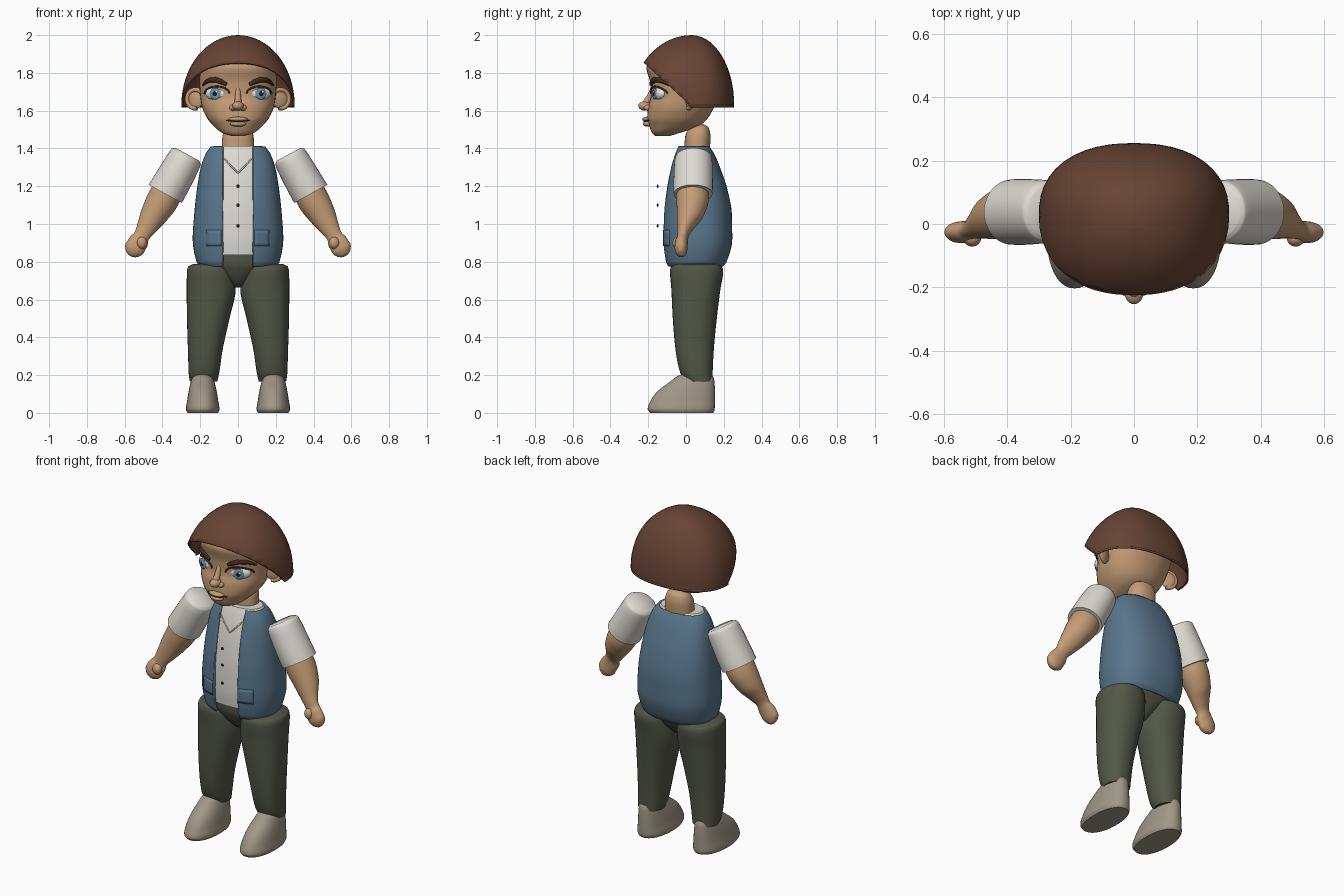
import bpy, bmesh, math
from mathutils import Matrix, Vector

if "Cube" in bpy.data.objects:
    bpy.data.objects.remove(bpy.data.objects["Cube"], do_unlink=True)


def material(name, rgb):
    m = bpy.data.materials.new(name)
    m.use_nodes = True
    m.diffuse_color = (*rgb, 1)
    m.node_tree.nodes["Principled BSDF"].inputs["Base Color"].default_value = (*rgb, 1)
    return m


skin = material("skin", (0.55, 0.33, 0.18))
hair_brown = material("hair brown", (0.135, 0.058, 0.034))
vest_blue = material("vest blue", (0.1, 0.18, 0.26))
shirt_white = material("shirt white", (0.74, 0.71, 0.65))
olive = material("trouser olive", (0.085, 0.095, 0.062))
shoe_grey = material("shoe grey", (0.35, 0.31, 0.24))
brow_brown = material("brow brown", (0.05, 0.022, 0.014))
iris_blue = material("iris blue", (0.14, 0.3, 0.42))
black = material("black", (0.012, 0.012, 0.014))
eye_white = material("eye white", (0.8, 0.82, 0.84))


def shade(ob, angle=50):
    bpy.ops.object.select_all(action="DESELECT")
    ob.select_set(True)
    bpy.context.view_layer.objects.active = ob
    bpy.ops.object.shade_smooth_by_angle(angle=math.radians(angle))


def finish(name, bm, mat, thickness=0):
    bmesh.ops.recalc_face_normals(bm, faces=bm.faces)
    me = bpy.data.meshes.new(name)
    bm.to_mesh(me)
    bm.free()
    ob = bpy.data.objects.new(name, me)
    bpy.context.collection.objects.link(ob)
    me.materials.append(mat)
    shade(ob)
    if thickness:
        mod = ob.modifiers.new("thickness", "SOLIDIFY")
        mod.thickness = thickness
        mod.offset = -1
    return ob


def refine(rings, sub=5):
    """Monotone smooth interpolation of rings (x0, x1, y0, y1, z) along z."""
    def slope(a, b, k):
        return (b[k] - a[k]) / (b[4] - a[4])

    def tangent(i, k):
        if i in (0, len(rings) - 1):
            j = min(i, len(rings) - 2)
            return slope(rings[j], rings[j + 1], k)
        p, q = slope(rings[i - 1], rings[i], k), slope(rings[i], rings[i + 1], k)
        return 2 * p * q / (p + q) if p * q > 0 else 0

    out = []
    for i, (a, b) in enumerate(zip(rings, rings[1:])):
        h = b[4] - a[4]
        for t in (j / sub for j in range(sub)):
            w = t * t * (3 - 2 * t)
            out.append([a[k] + (b[k] - a[k]) * w + h * (tangent(i, k) * t * (1 - t) ** 2
                        - tangent(i + 1, k) * t * t * (1 - t)) for k in range(4)] + [a[4] + h * t])
    return out + [list(rings[-1])]


def power(v, p):
    return math.copysign(abs(v) ** p, v)


def loft_mesh(rings, expo=2.2, place=Matrix(), side=1, caps=True, seg=40):
    bm = bmesh.new()
    loops = []
    for x0, x1, y0, y1, z in refine(rings):
        loop = []
        for i in range(seg):
            a = math.tau * i / seg
            co = place @ Vector(((x0 + x1) / 2 + (x1 - x0) / 2 * power(math.cos(a), 2 / expo),
                                 (y0 + y1) / 2 + (y1 - y0) / 2 * power(math.sin(a), 2 / expo), z))
            loop.append(bm.verts.new((co.x * side, co.y, co.z)))
        loops.append(loop)
    for a, b in zip(loops, loops[1:]):
        for i in range(seg):
            j = (i + 1) % seg
            bm.faces.new((a[i], a[j], b[j], b[i]))
    if caps:
        bm.faces.new(loops[0])
        bm.faces.new(loops[-1])
    return bm


def loft(name, rings, mat, **kw):
    return finish(name, loft_mesh(rings, **kw), mat)


def front_y(rings, x, z, expo=2.2):
    """Front surface of a loft at x, z."""
    fine = refine(rings)
    for a, b in zip(fine, fine[1:]):
        if a[4] <= z <= b[4]:
            t = (z - a[4]) / (b[4] - a[4])
            x0, x1, y0, y1, _ = [p + (q - p) * t for p, q in zip(a, b)]
            u = min(1, abs(x / x1))
            return (y0 + y1) / 2 - (y1 - y0) / 2 * (1 - u ** expo) ** (1 / expo)


def ball(name, loc, radii, mat, yaw=0):
    bm = bmesh.new()
    bmesh.ops.create_uvsphere(bm, u_segments=24, v_segments=16, radius=1)
    m = Matrix.Translation(loc) @ Matrix.Rotation(yaw, 4, "Z") @ Matrix.Diagonal((*radii, 1))
    bm.transform(m)
    return finish(name, bm, mat)


def tube(name, pts, radius, mat, taper=None):
    cu = bpy.data.curves.new(name, "CURVE")
    cu.dimensions = "3D"
    cu.bevel_depth, cu.bevel_resolution, cu.use_fill_caps = radius, 3, True
    sp = cu.splines.new("POLY")
    sp.points.add(len(pts) - 1)
    for i, p in enumerate(pts):
        sp.points[i].co = (*p, 1)
        sp.points[i].radius = taper[i] if taper else 1
    ob = bpy.data.objects.new(name, cu)
    bpy.context.collection.objects.link(ob)
    cu.materials.append(mat)
    bpy.ops.object.select_all(action="DESELECT")
    ob.select_set(True)
    bpy.context.view_layer.objects.active = ob
    bpy.ops.object.convert(target="MESH")
    shade(bpy.context.view_layer.objects.active)


def sym(*rows):
    return [(-x, x, y0, y1, z) for x, y0, y1, z in rows]


# Head and neck
head = sym((.03, -.16, -.09, 1.465), (.08, -.178, -.04, 1.48), (.13, -.195, .07, 1.52),
           (.163, -.205, .115, 1.56), (.19, -.2, .15, 1.62), (.2, -.186, .18, 1.68),
           (.205, -.19, .2, 1.75), (.2, -.21, .195, 1.83), (.14, -.13, .13, 1.93))
loft("head", head, skin)
loft("neck", sym((.087, -.01, .125, 1.38), (.083, -.005, .13, 1.46), (.065, .02, .12, 1.51),
                 (.03, .05, .09, 1.53)), skin)

# Nose and mouth
ball("nose_tip", (0, -.215, 1.625), (.03, .038, .025), skin)
tube("nose_bridge", [(0, -.175, 1.72), (0, -.19, 1.68), (0, -.215, 1.635)], .02, skin, (.6, .75, 1))
ball("upper_lip", (0, -.205, 1.555), (.05, .027, .013), skin)
ball("lower_lip", (0, -.202, 1.53), (.042, .027, .015), skin)
mouth = [i * .0125 for i in range(-5, 6)]
tube("mouth_line", [(x, front_y(head, x, 1.543) - .02 * (1 - (x / .07) ** 2), 1.543 + x * x * 1.5)
                    for x in mouth], .0028, brow_brown)

# Eyes, brows, nostrils and ears
for s, side in ((1, "left"), (-1, "right")):
    ex, ez, yaw = s * .112, 1.69, s * math.radians(20)
    out = Vector((math.sin(yaw), -math.cos(yaw), 0))
    centre = Vector((ex, front_y(head, ex, ez) + .02, ez))
    ball(side + "_eye", centre, (.063, .03, .036), eye_white, yaw)
    ball(side + "_iris", centre + out * .027, (.031, .006, .031), iris_blue, yaw)
    ball(side + "_pupil", centre + out * .031, (.014, .004, .014), black, yaw)
    ball(side + "_eye_glint", centre + out * .033 + Vector((.009, 0, .01)), (.007, .004, .007),
         eye_white, yaw)
    lid = []
    for i in range(11):
        a = math.pi * i / 10
        x, z = ex + .066 * math.cos(a), ez + .038 * math.sin(a)
        lid.append((x, front_y(head, x, z) - .002, z))
    tube(side + "_upper_lid", lid, .005, brow_brown)
    brow = ((.06, 1.738), (.085, 1.752), (.115, 1.763), (.145, 1.763), (.17, 1.752), (.186, 1.735))
    tube(side + "_brow", [(s * x, front_y(head, x, z) - .002, z) for x, z in brow], .015,
         brow_brown, (.6, .9, 1, .9, .7, .35))
    ball(side + "_nostril", (s * .027, -.2, 1.615), (.018, .024, .016), skin)
    ball(side + "_ear", (s * .225, .02, 1.66), (.045, .014, .05), skin, s * math.radians(25))
    rim = [(s * (.225 + .045 * math.cos(a)), .015 + .02 * math.cos(a), 1.662 + .05 * math.sin(a))
           for a in (math.radians(d) for d in range(-100, 141, 20))]
    tube(side + "_ear_rim", rim, .012, skin)

# Hair: a half dome trimmed along a sloping hairline
bm = bmesh.new()
bmesh.ops.create_uvsphere(bm, u_segments=48, v_segments=32, radius=1)
for v in bm.verts:
    x, y, z = v.co
    r = math.hypot(x, y)
    n = (abs(x) ** 2.3 + abs(y) ** 2.3) ** (1 / 2.3)
    k = r / n if n > 1e-5 else 1
    v.co = (x * k * .3, .03 + y * k * (.32 if y < 0 else .225), 1.63 + z * .37)
for point, normal in (((0, 0, 1.63), (0, 0, -1)), ((0, .02, 1.63), (0, -.22, -.24))):
    bmesh.ops.bisect_plane(bm, geom=bm.verts[:] + bm.edges[:] + bm.faces[:], plane_co=point,
                           plane_no=normal, clear_outer=True)
finish("hair", bm, hair_brown, .012)

# Vest with an open front, over the shirt
vest = sym((.2, -.1, .195, .775), (.22, -.112, .215, .8), (.24, -.125, .245, .92),
           (.232, -.122, .243, 1.05), (.218, -.108, .22, 1.18), (.197, -.085, .18, 1.3),
           (.172, -.065, .15, 1.37), (.145, -.05, .125, 1.41))
bm = loft_mesh(vest, expo=2.4, caps=False, seg=64)
for x in (-.08, .08):
    bmesh.ops.bisect_plane(bm, geom=bm.verts[:] + bm.edges[:] + bm.faces[:], plane_co=(x, 0, 0),
                           plane_no=(1, 0, 0))
opening = [f for f in bm.faces if abs(f.calc_center_median().x) < .08
           and f.calc_center_median().y < 0]
bmesh.ops.delete(bm, geom=opening, context="FACES")
finish("vest", bm, vest_blue, .016)
shirt = [(a + .016, b - .016, c + .012, d - .016, z + .004) for a, b, c, d, z in vest[2:]]
shirt.insert(0, (-.21, .21, -.106, .21, .835))
loft("shirt", shirt, shirt_white, expo=2.4)

# Shirt collar folds, buttons and vest pockets
for s, side in ((1, "left"), (-1, "right")):
    fold = [(s * x, front_y(shirt, x, z, 2.4), z) for x, z in ((.075, 1.35), (.04, 1.31), (0, 1.27))]
    tube(side + "_collar_fold", fold, .004, shirt_white)
    bm = bmesh.new()
    bmesh.ops.create_grid(bm, x_segments=5, y_segments=5, size=1)
    for v in bm.verts:
        x, z = s * .128 + v.co.x * .04, .925 + v.co.y * .042
        v.co = (x, front_y(vest, x, z, 2.4) - .005, z)
    finish(side + "_pocket", bm, vest_blue, .008)
for i, z in enumerate((.99, 1.1, 1.2)):
    ball("button_%d" % (i + 1), (0, -.15, z), (.009, .005, .009), black)

# Hips
loft("hips", sym((.03, .0, .09, .665), (.055, -.03, .12, .69), (.12, -.065, .16, .74),
                 (.18, -.085, .178, .79), (.185, -.09, .18, .86)), olive)

# Legs, shoes and arms
leg = [(-.255, -.11, 0, .14, .165), (-.261, -.1, -.03, .141, .21), (-.265, -.082, -.055, .147, .33),
       (-.27, -.045, -.07, .163, .5), (-.272, -.012, -.078, .183, .66), (-.27, -.02, -.085, .197, .75),
       (-.263, -.03, -.078, .19, .775), (-.24, -.06, -.05, .165, .787)]
shoe = [(-.268, -.105, -.19, .145, 0), (-.276, -.098, -.203, .152, .02), (-.27, -.104, -.19, .153, .06),
        (-.262, -.112, -.155, .153, .11), (-.25, -.125, -.085, .151, .165),
        (-.235, -.14, -.04, .14, .198), (-.21, -.165, -.01, .11, .208)]
sleeve = [(-.1, .1, -.065, .14, -.24), (-.098, .1, -.066, .142, -.2), (-.09, .096, -.062, .14, -.06),
          (-.085, .09, -.055, .135, -.015), (-.07, .075, -.04, .12, 0)]
forearm = [(-.015, .01, -.035, -.01, -.617), (-.04, .033, -.05, 0, -.603), (-.057, .05, -.06, .008, -.57),
           (-.054, .05, -.057, .01, -.53), (-.045, .04, -.046, .014, -.495), (-.055, .054, -.046, .045, -.44),
           (-.07, .071, -.047, .09, -.375), (-.08, .088, -.05, .12, -.27), (-.08, .085, -.05, .12, -.2)]
arm = Matrix.Translation((-.27, 0, 1.37)) @ Matrix.Rotation(math.radians(28.7), 4, "Y")
for s, side in ((-1, "left"), (1, "right")):
    loft(side + "_trouser_leg", leg, olive, side=s)
    loft(side + "_shoe", shoe, shoe_grey, side=s)
    loft(side + "_sleeve", sleeve, shirt_white, place=arm, side=s, expo=2)
    loft(side + "_forearm_and_hand", forearm, skin, place=arm, side=s, expo=2)
    ball(side + "_thumb", (-.51 * s, -.045, .9), (.028, .026, .032), skin)
